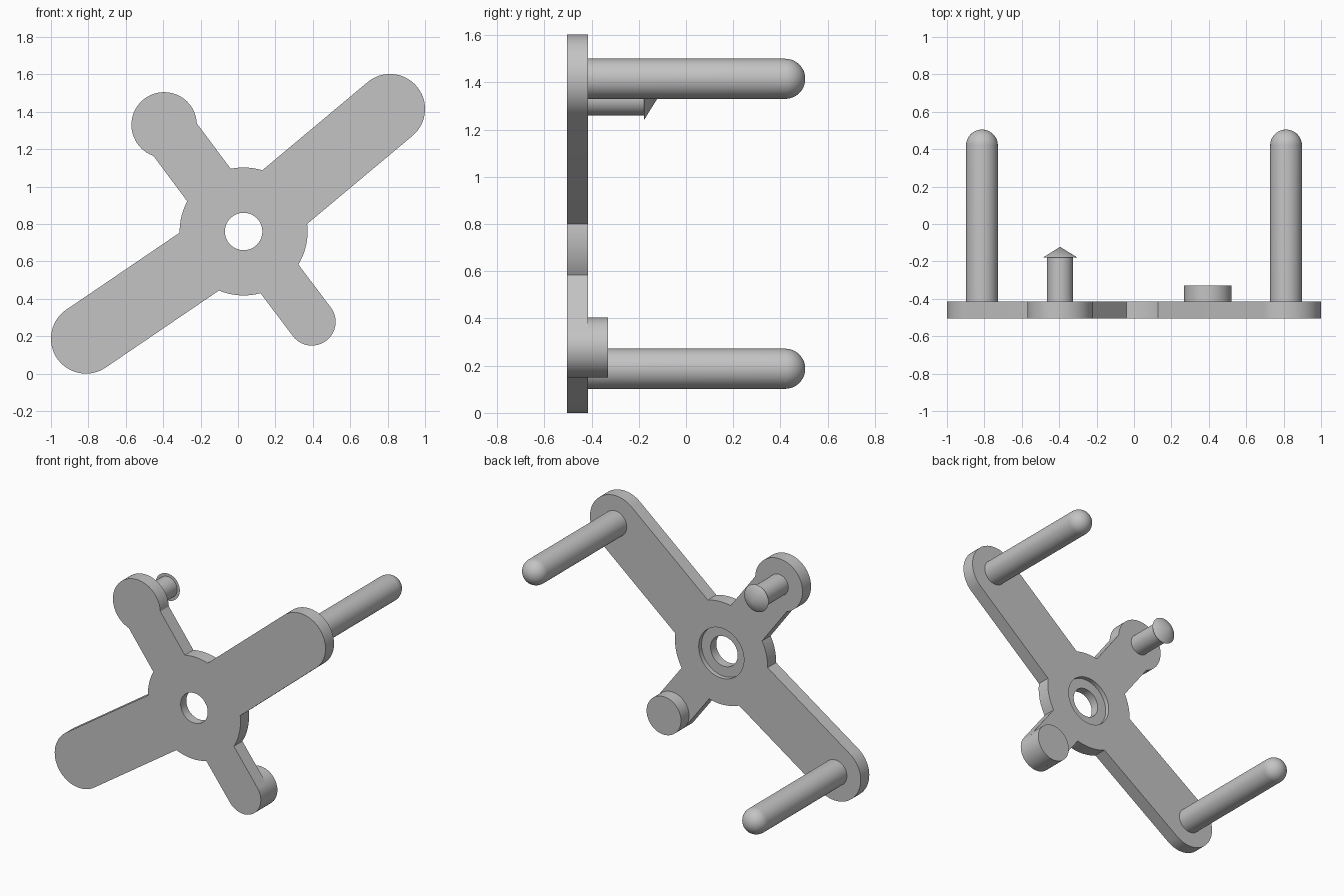
import bpy, bmesh
from math import sin, cos, asin, atan2, hypot, pi, radians
from mathutils import Matrix, Vector

cube = bpy.data.objects.get("Cube")
if cube:
    bpy.data.objects.remove(cube, do_unlink=True)

GREY = (0.55, 0.55, 0.55, 1)
grey = bpy.data.materials.new("plain grey")
grey.use_nodes = True
grey.diffuse_color = GREY
grey.node_tree.nodes["Principled BSDF"].inputs["Base Color"].default_value = GREY

FRONT, BACK, TIP = -0.505, -0.415, 0.505
HUB, HUB_R, HOLE_R, BORE_R = (0.03, 0.76), 0.342, 0.1, 0.167
BORE_FLOOR = BACK - 0.03

# Arm ends: x, z, half width of the arm, radius of the rounded end
UPPER_LEFT = (0.813, 1.415, 0.187, 0.187)
UPPER_RIGHT = (-0.395, 1.33, 0.145, 0.175)
LOWER_RIGHT = (-0.813, 0.187, 0.187, 0.187)
LOWER_LEFT = (0.395, 0.277, 0.127, 0.127)
ARMS = (UPPER_LEFT, UPPER_RIGHT, LOWER_RIGHT, LOWER_LEFT)


def finish(name, bm):
    bmesh.ops.remove_doubles(bm, verts=bm.verts, dist=0.0001)
    bmesh.ops.recalc_face_normals(bm, faces=bm.faces)
    mesh = bpy.data.meshes.new(name)
    bm.to_mesh(mesh)
    bm.free()
    mesh.materials.append(grey)
    obj = bpy.data.objects.new(name, mesh)
    bpy.context.collection.objects.link(obj)
    bpy.ops.object.select_all(action='DESELECT')
    obj.select_set(True)
    bpy.context.view_layer.objects.active = obj
    bpy.ops.object.shade_smooth_by_angle(angle=radians(30))
    return obj


def arc(centre, r, start, end, steps):
    angles = [start + (end - start) * i / steps for i in range(steps + 1)]
    return [(centre[0] + r * cos(a), centre[1] + r * sin(a)) for a in angles]


def plate_outline():
    """Walk round the hub, going out along each arm and back."""
    aims = [atan2(z - HUB[1], x - HUB[0]) % (2 * pi) for x, z, w, r in ARMS]
    points = []
    for i, (x, z, w, r) in enumerate(ARMS):
        aim = aims[i]
        half = pi - asin(w / r)
        points += arc((x, z), r, aim - half, aim + half, 40)
        following = aims[(i + 1) % 4] + (2 * pi if i == 3 else 0)
        next_w = ARMS[(i + 1) % 4][2]
        points += arc(HUB, HUB_R, aim + asin(w / HUB_R),
                      following - asin(next_w / HUB_R), 14)
    return points


def ring(bm, points, y):
    verts = [bm.verts.new((x, y, z)) for x, z in points]
    edges = [bm.edges.new((v, verts[i - 1])) for i, v in enumerate(verts)]
    return verts, edges


def wall(bm, a, b):
    for i in range(len(a)):
        bm.faces.new((a[i - 1], a[i], b[i], b[i - 1]))


def build_plate():
    bm = bmesh.new()
    outline = plate_outline()
    hole = arc(HUB, HOLE_R, 0, 2 * pi, 64)[:-1]
    bore = arc(HUB, BORE_R, 0, 2 * pi, 64)[:-1]
    rim_front, e_front = ring(bm, outline, FRONT)
    rim_back, e_back = ring(bm, outline, BACK)
    hole_front, e_hole = ring(bm, hole, FRONT)
    hole_floor, _ = ring(bm, hole, BORE_FLOOR)
    bore_floor, _ = ring(bm, bore, BORE_FLOOR)
    bore_back, e_bore = ring(bm, bore, BACK)
    for edges, facing in ((e_front + e_hole, -1), (e_back + e_bore, 1)):
        bmesh.ops.triangle_fill(bm, use_beauty=True, edges=edges,
                                normal=Vector((0, facing, 0)))
    # Outer side, then the stepped hole
    wall(bm, rim_front, rim_back)
    wall(bm, hole_front, hole_floor)
    wall(bm, hole_floor, bore_floor)
    wall(bm, bore_floor, bore_back)
    return finish("cross_plate", bm)


def turned(name, place, profile):
    """Spin a (radius, y) profile about the y direction at an arm end."""
    bm = bmesh.new()
    verts = [bm.verts.new((r, y, 0)) for r, y in profile]
    edges = [bm.edges.new(pair) for pair in zip(verts, verts[1:])]
    bmesh.ops.spin(bm, geom=verts + edges, cent=(0, 0, 0), axis=(0, 1, 0),
                   angle=2 * pi, steps=48)
    bmesh.ops.translate(bm, verts=bm.verts, vec=(place[0], 0, place[1]))
    return finish(name, bm)


build_plate()

# Long round-ended pegs
PEG_R = 0.085
dome = arc((0, TIP - PEG_R), PEG_R, 0, pi / 2, 12)
for name, place in (("upper_left_peg", UPPER_LEFT), ("lower_right_peg", LOWER_RIGHT)):
    turned(name, place, [(0, BACK), (PEG_R, BACK)] + dome)

# Short pin with a flared conical head
turned("snap_pin", UPPER_RIGHT,
       [(0, BACK), (0.07, BACK), (0.07, -0.178), (0.09, -0.178), (0, -0.122)])

# Low round stub
stub_r = LOWER_LEFT[3]
turned("round_stub", LOWER_LEFT,
       [(0, BACK), (stub_r, BACK), (stub_r, -0.33), (0, -0.33)])
